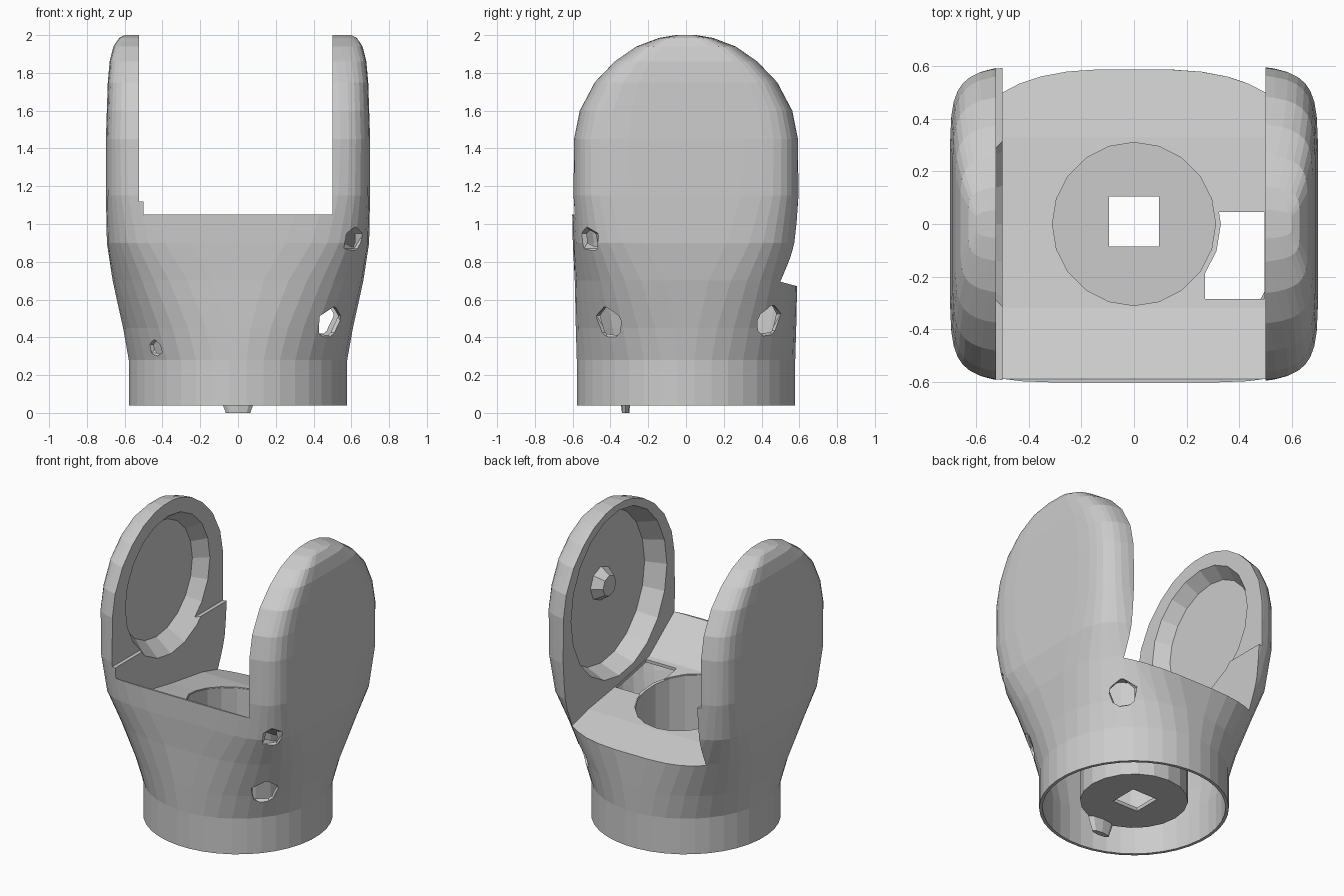
import bpy, bmesh, math
from mathutils import Matrix, Vector

if "Cube" in bpy.data.objects:
    bpy.data.objects.remove(bpy.data.objects["Cube"])


def new_object(name, bm):
    bmesh.ops.recalc_face_normals(bm, faces=bm.faces[:])
    me = bpy.data.meshes.new(name)
    bm.to_mesh(me)
    bm.free()
    ob = bpy.data.objects.new(name, me)
    bpy.context.collection.objects.link(ob)
    return ob


def loft(name, sections, seg=40):
    """Stack of superellipse sections (z, half x, half y, exponent)."""
    bm = bmesh.new()
    rings = []
    for z, a, b, n in sections:
        ring = []
        for i in range(seg):
            t = 2 * math.pi * (i + 0.5) / seg
            c, s = math.cos(t), math.sin(t)
            ring.append(bm.verts.new((math.copysign(abs(c) ** (2 / n), c) * a,
                                      math.copysign(abs(s) ** (2 / n), s) * b, z)))
        rings.append(ring)
    for lo, hi in zip(rings, rings[1:]):
        for i in range(seg):
            j = (i + 1) % seg
            bm.faces.new((lo[i], lo[j], hi[j], hi[i]))
    bm.faces.new(rings[0])
    bm.faces.new(rings[-1])
    return new_object(name, bm)


def saddle(half_x, drop):
    """Space above the sloping saddle floor, as a prism along x."""
    floor = [(-0.9, 1.05), (-0.59, 1.05), (-0.48, 0.97), (-0.32, 0.85), (0, 0.79),
             (0.33, 0.74), (0.59, 0.67), (0.9, 0.6)]
    prof = [(y, z - drop) for y, z in floor] + [(0.9, 3), (-0.9, 3)]
    bm = bmesh.new()
    face = bm.faces.new([bm.verts.new((-half_x, y, z)) for y, z in prof])
    ext = bmesh.ops.extrude_face_region(bm, geom=[face])
    bmesh.ops.translate(bm, vec=(2 * half_x, 0, 0),
                        verts=[v for v in ext["geom"] if isinstance(v, bmesh.types.BMVert)])
    return new_object("saddle_cutter", bm)


def cone(name, p0, p1, r0, r1, seg=24, scale=(1, 1, 1)):
    """Cone or cylinder from p0 to p1, scaled about its own centre."""
    p0, p1 = Vector(p0), Vector(p1)
    bm = bmesh.new()
    bmesh.ops.create_cone(bm, cap_ends=True, segments=seg, radius1=r0, radius2=r1,
                          depth=(p1 - p0).length)
    rot = (p1 - p0).to_track_quat('Z', 'Y').to_matrix().to_4x4()
    bm.transform(Matrix.Translation((p0 + p1) / 2) @ Matrix.Diagonal((*scale, 1)) @ rot)
    return new_object(name, bm)


def box(name, lo, hi):
    lo, hi = Vector(lo), Vector(hi)
    bm = bmesh.new()
    bmesh.ops.create_cube(bm, size=1)
    bm.transform(Matrix.Translation((lo + hi) / 2) @ Matrix.Diagonal((*(hi - lo), 1)))
    return new_object(name, bm)


def ball(p, r):
    bm = bmesh.new()
    bmesh.ops.create_icosphere(bm, subdivisions=1, radius=r)
    bm.transform(Matrix.Translation(p))
    return new_object("dent_cutter", bm)


def cut(target, cutter):
    mod = target.modifiers.new("cut", 'BOOLEAN')
    mod.operation = 'DIFFERENCE'
    mod.solver = 'EXACT'
    mod.object = cutter
    bpy.context.view_layer.objects.active = target
    bpy.ops.object.modifier_apply(modifier=mod.name)
    bpy.data.objects.remove(cutter)


# Outer form: round collar swelling into a rounded block with domed ends
outer = [(0.04, 0.58, 0.58, 2), (0.28, 0.58, 0.58, 2), (0.45, 0.61, 0.585, 2.3),
         (0.7, 0.665, 0.59, 3.2), (0.9, 0.695, 0.60, 5), (1.15, 0.70, 0.605, 7),
         (1.45, 0.70, 0.60, 7.5), (1.6, 0.695, 0.57, 7.5), (1.75, 0.69, 0.49, 7.5),
         (1.86, 0.68, 0.385, 7), (1.94, 0.66, 0.27, 6.5), (1.985, 0.63, 0.15, 6),
         (2.0, 0.60, 0.06, 5.5)]
yoke = loft("yoke_body", outer)

# Channel between the two ears
cut(yoke, saddle(0.5, 0))
cut(yoke, box("left_ear_trim", (-0.525, -0.8, 1.12), (-0.4, 0.8, 2.2)))

# Hollow underside that follows the saddle floor
inner = [(-0.1, 0.56, 0.56, 2)] + [(z, a - 0.02, b - 0.02, n) for z, a, b, n in outer[1:6]]
hollow = loft("hollow_cutter", inner)
cut(hollow, saddle(2, 0.02))
cut(yoke, hollow)

# Well opening and missing patch in the saddle floor
cut(yoke, cone("well_cutter", (0, 0, 0.4), (0, 0, 1.3), 0.315, 0.315, 20))
cut(yoke, box("patch_cutter", (0.27, -0.285, 0.5), (0.497, 0.045, 1.3)))

# Dished recesses on the inner faces of the ears
cut(yoke, cone("recess_cutter", (-0.46, 0, 1.46), (-0.61, 0, 1.46), 0.5, 0.385, 20))
cut(yoke, cone("recess_cutter", (0.46, 0, 1.4), (0.635, 0, 1.4), 0.54, 0.48, 20, (1, 0.97, 1.06)))

# Worn dents on the outside
for p, r in [((0.64, -0.54, 0.91), 0.09), ((0.5, -0.42, 0.47), 0.1),
             ((0.47, 0.45, 0.48), 0.1), ((-0.44, -0.41, 0.34), 0.05)]:
    cut(yoke, ball(p, r))

# Centre well: tube with a square hole in its bottom
well = cone("centre_well", (0, 0, 0.09), (0, 0, 1.2), 0.33, 0.33, 20)
cut(well, saddle(2, 0.005))
cut(well, cone("bore_cutter", (0, 0, 0.115), (0, 0, 1.4), 0.31, 0.31, 20))
cut(well, box("square_cutter", (-0.095, -0.085, -0.2), (0.095, 0.105, 0.4)))

# Small tab under the well and boss inside the right ear
cone("bottom_tab", (0, -0.32, 0), (0, -0.32, 0.1), 0.065, 0.1, 8, (1, 0.3, 1))
cone("ear_boss", (0.645, 0, 1.43), (0.57, 0, 1.43), 0.12, 0.07, 8)
